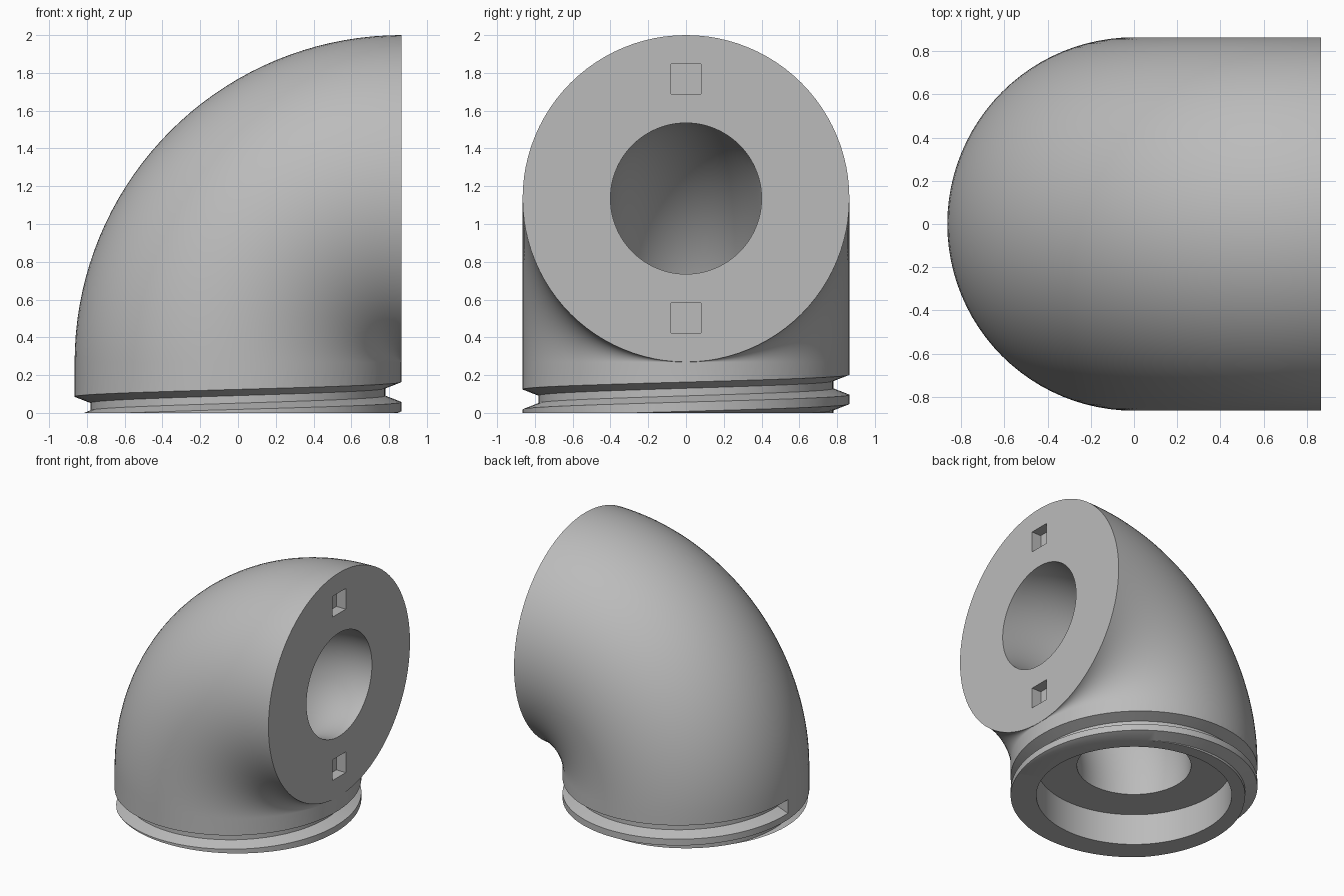
import bpy, bmesh
from math import sin, cos, pi, radians
from mathutils import Vector

cube = bpy.data.objects.get("Cube")
if cube:
    bpy.data.objects.remove(cube)

SEG = 96            # sides of every round section
STEPS = 36          # steps along the bend
RADIUS, BORE = 0.865, 0.4
BEND = 0.866        # bend radius, just clear of pinching
SEAM = 0.269        # height where collar meets bend
PITCH = 0.155       # thread rise per turn

grey = bpy.data.materials.new("plain grey")
grey.use_nodes = True
colour = (0.5, 0.5, 0.5, 1)
grey.diffuse_color = colour
grey.node_tree.nodes["Principled BSDF"].inputs["Base Color"].default_value = colour


def skin(name, rings, loop=True):
    """Join rings of points with quads; cap the ends unless looped."""
    bm = bmesh.new()
    rows = [[bm.verts.new(p) for p in ring] for ring in rings]
    n = len(rows[0])
    pairs = list(zip(rows, rows[1:]))
    if loop:
        pairs.append((rows[-1], rows[0]))
    for a, b in pairs:
        for i in range(n):
            j = (i + 1) % n
            bm.faces.new((a[i], a[j], b[j], b[i]))
    if not loop:
        bm.faces.new(rows[0])
        bm.faces.new(rows[-1])
    bmesh.ops.recalc_face_normals(bm, faces=bm.faces)
    mesh = bpy.data.meshes.new(name)
    bm.to_mesh(mesh)
    bm.free()
    mesh.materials.append(grey)
    obj = bpy.data.objects.new(name, mesh)
    bpy.context.collection.objects.link(obj)
    return obj


def activate(obj):
    bpy.ops.object.select_all(action='DESELECT')
    obj.select_set(True)
    bpy.context.view_layer.objects.active = obj


def cut(obj, cutter):
    cutter.hide_render = True
    mod = obj.modifiers.new("cut", 'BOOLEAN')
    mod.operation, mod.solver, mod.object = 'DIFFERENCE', 'EXACT', cutter
    activate(obj)
    bpy.ops.object.modifier_apply(modifier=mod.name)
    bpy.data.objects.remove(cutter)


def circle(r, place):
    return [place(r * cos(2 * pi * i / SEG), r * sin(2 * pi * i / SEG)) for i in range(SEG)]


def bend_ring(r, step):
    a = pi / 2 * step / STEPS
    return circle(r, lambda u, v: Vector((BEND - (BEND - u) * cos(a), v, SEAM + (BEND - u) * sin(a))))


# Quarter bend with a round bore
elbow = skin("elbow_pipe",
             [bend_ring(RADIUS, k) for k in range(STEPS + 1)]
             + [bend_ring(BORE, k) for k in reversed(range(STEPS + 1))])

# Two square sockets in the outlet face
for z in (0.503, 1.767):
    s, d = 0.08, 0.08
    square = [(-s, -s), (s, -s), (s, s), (-s, s)]
    cut(elbow, skin("socket_cutter",
                    [[(x, y, z + h) for y, h in square] for x in (BEND - d, BEND + d)], loop=False))

# Collar with a counterbore underneath
profile = [(0.685, 0), (RADIUS, 0), (RADIUS, SEAM), (BORE, SEAM), (BORE, 0.24), (0.685, 0.24)]
collar = skin("threaded_collar",
              [circle(r, lambda u, v: Vector((u, v, z))) for r, z in profile])

# Helical thread groove, ending abruptly on the -x side
groove = [(0.78, -0.02), (0.87, -0.055), (0.91, -0.055), (0.91, 0.055), (0.87, 0.055), (0.78, 0.02)]
helix = []
for k in range(2 * SEG + 1):
    a = pi + 0.01 - 2 * pi * k / SEG
    mid = 0.188 - PITCH * k / SEG
    helix.append([(r * cos(a), r * sin(a), mid + h) for r, h in groove])
cut(collar, skin("groove_cutter", helix, loop=False))

# Remove the hidden faces at the seam and weld the parts together
activate(elbow)
collar.select_set(True)
bpy.ops.object.join()
bm = bmesh.new()
bm.from_mesh(elbow.data)
hidden = [f for f in bm.faces if all(abs(v.co.z - SEAM) < 1e-5 for v in f.verts)]
bmesh.ops.delete(bm, geom=hidden, context='FACES')
bmesh.ops.remove_doubles(bm, verts=bm.verts, dist=1e-5)
bm.to_mesh(elbow.data)
bm.free()
bpy.ops.object.shade_smooth_by_angle(angle=radians(30))
